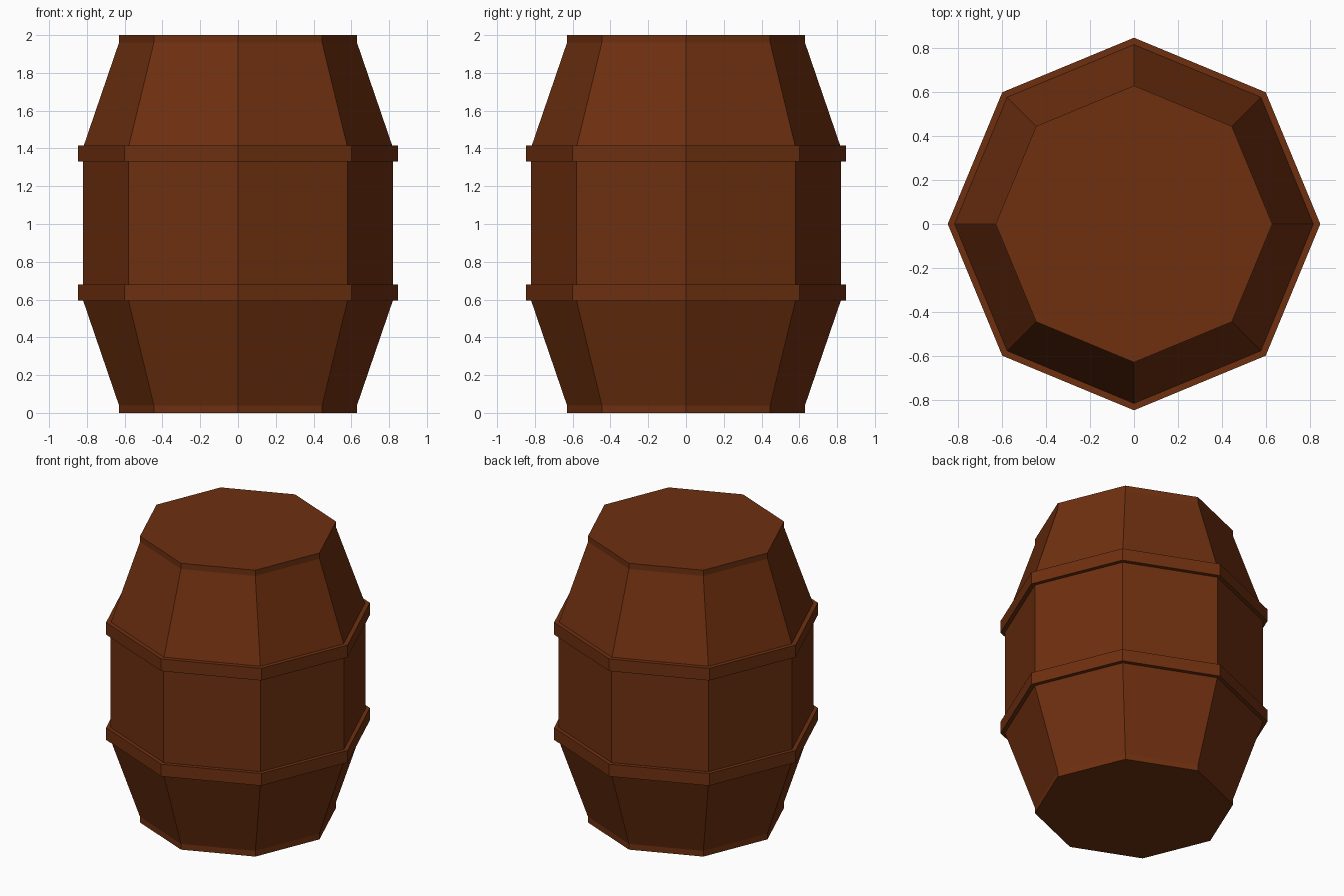
import bpy
import bmesh
from math import cos, sin, pi

SIDES = 8

cube = bpy.data.objects.get("Cube")
if cube:
    bpy.data.objects.remove(cube, do_unlink=True)

# Single brown wood colour
wood = bpy.data.materials.new("brown_wood")
wood.use_nodes = True
colour = (0.156, 0.029, 0.005, 1)
wood.diffuse_color = colour
bsdf = wood.node_tree.nodes["Principled BSDF"]
bsdf.inputs["Base Color"].default_value = colour
bsdf.inputs["Roughness"].default_value = 0.9


def lathe(name, profile, closed=False):
    """Sweep (radius, z) points around z; open profiles get end caps."""
    bm = bmesh.new()
    rings = []
    for r, z in profile:
        angles = [2 * pi * i / SIDES for i in range(SIDES)]
        rings.append([bm.verts.new((r * cos(a), r * sin(a), z)) for a in angles])
    pairs = list(zip(rings, rings[1:]))
    if closed:
        pairs.append((rings[-1], rings[0]))
    else:
        bm.faces.new(rings[0])
        bm.faces.new(rings[-1])
    for low, high in pairs:
        for i in range(SIDES):
            j = (i + 1) % SIDES
            bm.faces.new((low[i], low[j], high[j], high[i]))
    bmesh.ops.recalc_face_normals(bm, faces=bm.faces)
    mesh = bpy.data.meshes.new(name)
    bm.to_mesh(mesh)
    bm.free()
    mesh.materials.append(wood)
    obj = bpy.data.objects.new(name, mesh)
    bpy.context.collection.objects.link(obj)
    return obj


# Body with short upright rims, sloped ends and a straight middle
half = [(0.63, 0), (0.63, 0.04), (0.82, 0.595)]
lathe("barrel_body", half + [(r, 2 - z) for r, z in reversed(half)])

# Two raised hoops around the shoulders
for name, z in (("lower_hoop", 0.595), ("upper_hoop", 1.33)):
    lathe(name, [(0.8, z), (0.848, z), (0.848, z + 0.085), (0.8, z + 0.085)], closed=True)
